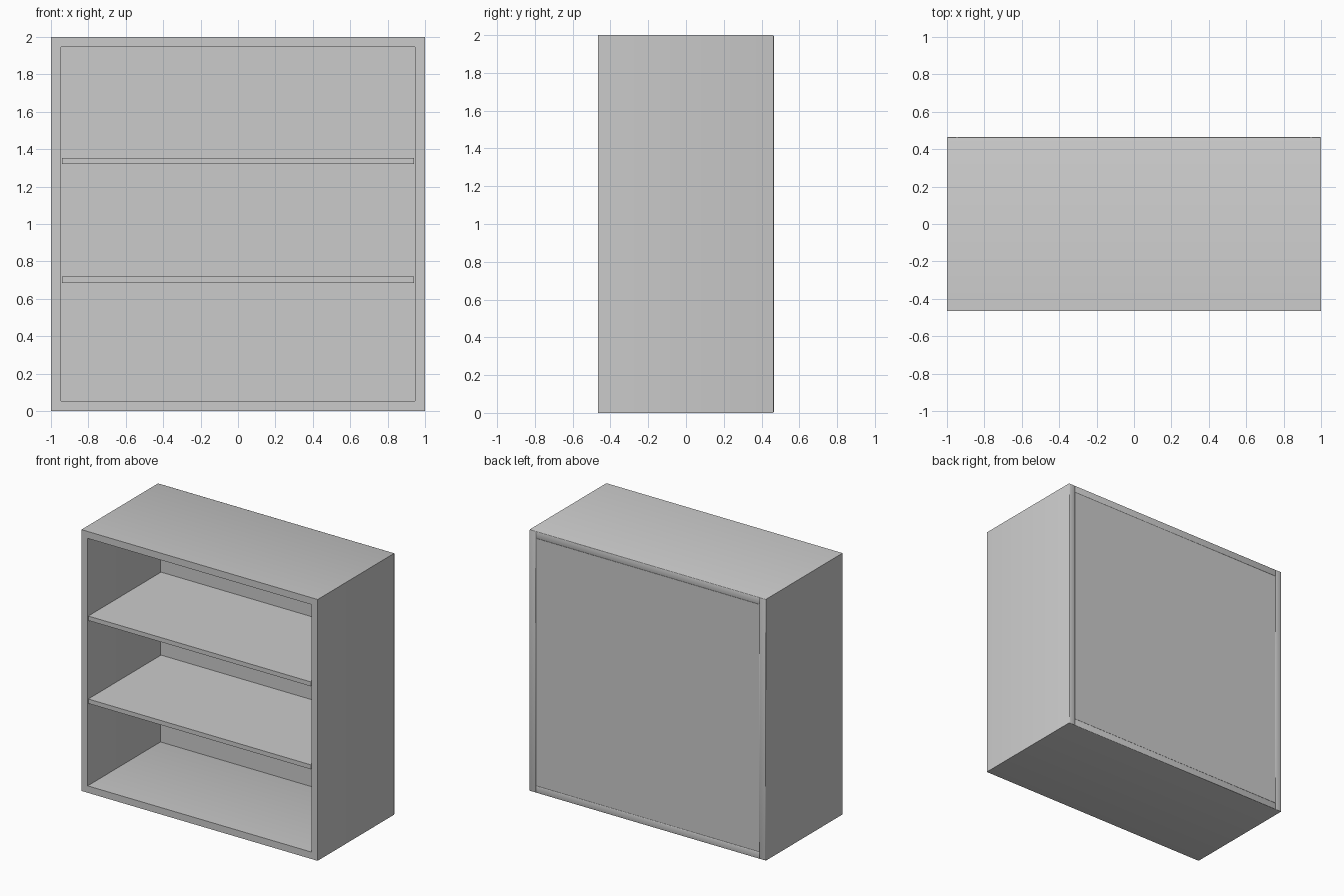
import bpy, bmesh, math

if "Cube" in bpy.data.objects:
    bpy.data.objects.remove(bpy.data.objects["Cube"])

W, D, H = 1.0, 0.465, 2.0   # half width, half depth, height
T = 0.053                   # board thickness
BACK_IN = 0.415             # inner face of the back panel


def board(name, x0, x1, y0, y1, z0, z1, round_back=False):
    """Box board, optionally with softened edges on its rear face."""
    bm = bmesh.new()
    bmesh.ops.create_cube(bm, size=1)
    for v in bm.verts:
        v.co = (x1 if v.co.x > 0 else x0,
                y1 if v.co.y > 0 else y0,
                z1 if v.co.z > 0 else z0)
    if round_back:
        edges = [e for e in bm.edges if all(v.co.y > y1 - 1e-5 for v in e.verts)]
        bmesh.ops.bevel(bm, geom=edges, offset=0.005, segments=2,
                        profile=0.5, affect='EDGES')
    bmesh.ops.recalc_face_normals(bm, faces=bm.faces)
    mesh = bpy.data.meshes.new(name)
    bm.to_mesh(mesh)
    bm.free()
    ob = bpy.data.objects.new(name, mesh)
    bpy.context.collection.objects.link(ob)
    if round_back:
        bpy.context.view_layer.objects.active = ob
        ob.select_set(True)
        bpy.ops.object.shade_smooth_by_angle(angle=math.radians(50))
        ob.select_set(False)
    return ob


# Side panels, full height
board("side_panel_left", -W, -W + T, -D, D, 0, H, True)
board("side_panel_right", W - T, W, -D, D, 0, H, True)

# Top and bottom boards between the sides
board("bottom_board", -W + T, W - T, -D, D, 0, T, True)
board("top_board", -W + T, W - T, -D, D, H - T, H, True)

# Back panel, flush with the rear of the frame
board("back_panel", -W + T, W - T, BACK_IN, D - 0.002, T, H - T)

# Two thinner loose shelves, flush with the front
for name, z in (("lower_shelf", 0.685), ("upper_shelf", 1.32)):
    board(name, -0.942, 0.942, -D, BACK_IN, z, z + 0.034)
